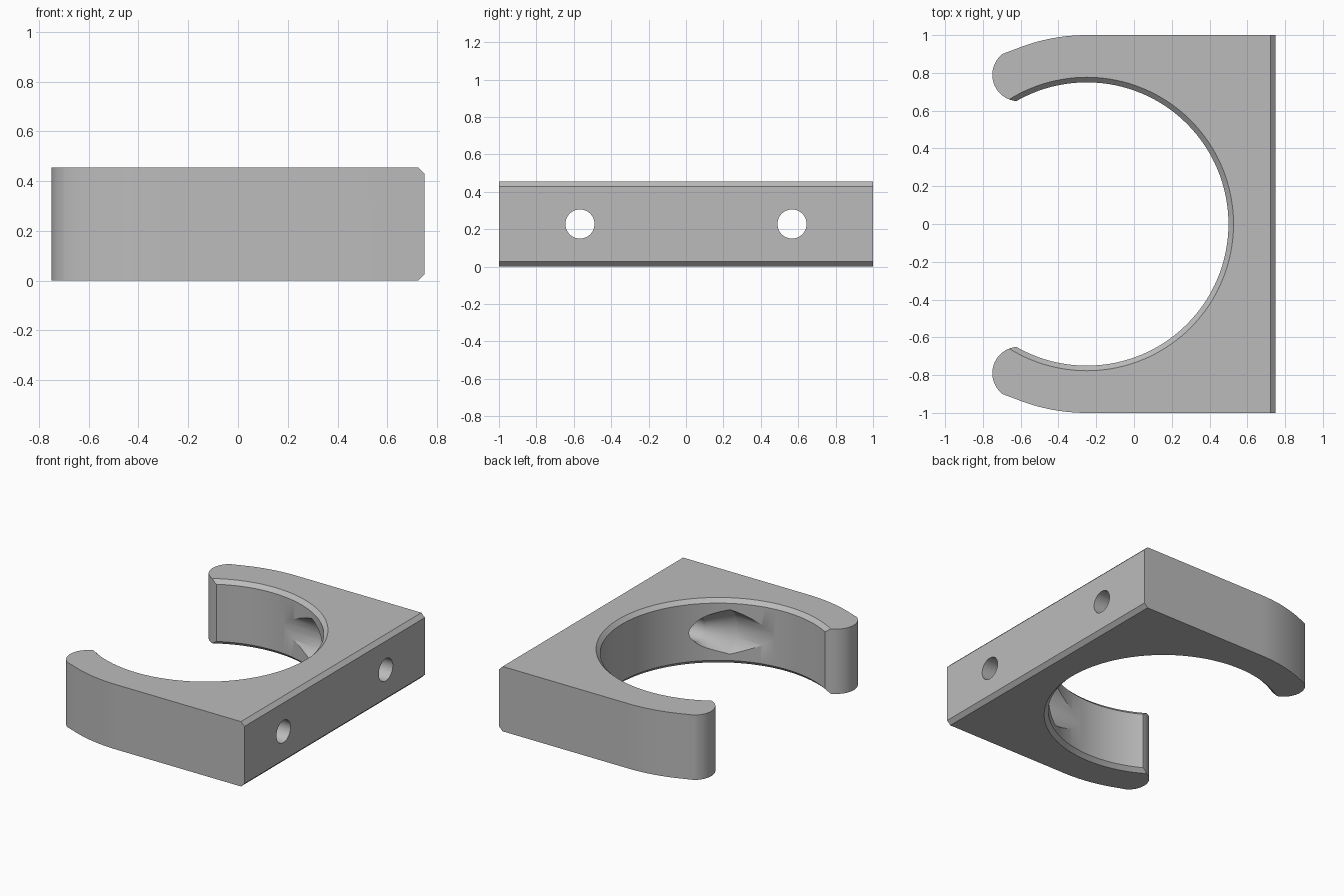
import bpy
import bmesh
from math import cos, sin, pi, radians
from mathutils import Matrix

HEIGHT, CHAMFER = 0.455, 0.027
BORE_X, BORE_R = -0.25, 0.75
HOLE_Y = 0.567

cube = bpy.data.objects.get("Cube")
if cube:
    bpy.data.objects.remove(cube, do_unlink=True)

grey = bpy.data.materials.new("plain_grey")
grey.use_nodes = True
colour = (0.5, 0.5, 0.5, 1)
grey.diffuse_color = colour
grey.node_tree.nodes["Principled BSDF"].inputs["Base Color"].default_value = colour


def arc(cx, cy, r, start, end, steps):
    angles = [radians(start + (end - start) * i / steps) for i in range(steps + 1)]
    return [(cx + r * cos(a), cy + r * sin(a)) for a in angles]


def make_object(name, bm):
    bmesh.ops.recalc_face_normals(bm, faces=bm.faces)
    mesh = bpy.data.meshes.new(name)
    bm.to_mesh(mesh)
    bm.free()
    mesh.materials.append(grey)
    obj = bpy.data.objects.new(name, mesh)
    bpy.context.collection.objects.link(obj)
    return obj


def lathe(name, profile, segments, matrix):
    """Closed solid turned around z from (radius, height) pairs."""
    bm = bmesh.new()
    rings = [[bm.verts.new((r * cos(2 * pi * i / segments), r * sin(2 * pi * i / segments), z))
              for i in range(segments)] for r, z in profile]
    for low, high in zip(rings, rings[1:]):
        for i in range(segments):
            j = (i + 1) % segments
            bm.faces.new((low[i], low[j], high[j], high[i]))
    bm.faces.new(rings[0])
    bm.faces.new(rings[-1])
    bm.transform(matrix)
    obj = make_object(name, bm)
    obj.hide_render = True
    return obj


# Body: half outline mirrored across the centre line, then extruded
half = [(0.75, 1.0)]
half += arc(BORE_X, 0, 1.0, 90, 112, 10)
half += arc(-0.61, 0.79, 0.14, 128, 270, 24)
outline = half + [(x, -y) for x, y in reversed(half)]

bm = bmesh.new()
base = bm.faces.new([bm.verts.new((x, y, 0)) for x, y in outline])
top = bmesh.ops.extrude_face_region(bm, geom=[base])["geom"]
bmesh.ops.translate(bm, vec=(0, 0, HEIGHT),
                    verts=[g for g in top if isinstance(g, bmesh.types.BMVert)])

# Chamfer along the top and bottom of the mounting face
long_edges = [e for e in bm.edges
              if all(v.co.x > 0.74 for v in e.verts) and e.calc_length() > 1]
bmesh.ops.bevel(bm, geom=long_edges, offset=CHAMFER, segments=1, affect='EDGES')
body = make_object("clip_body", bm)

# Main bore, flared at both rims
extra = 0.05
wide = BORE_R + CHAMFER + extra
bore_profile = [(wide, -extra), (BORE_R, CHAMFER),
                (BORE_R, HEIGHT - CHAMFER), (wide, HEIGHT + extra)]
cutters = [lathe("bore_cutter", bore_profile, 128, Matrix.Translation((BORE_X, 0, 0)))]

# Countersunk screw holes running along x
screw_profile = [(0.178, BORE_X), (0.178, 0.12), (0.078, 0.3), (0.078, 0.85)]
for side in (-1, 1):
    place = Matrix.Translation((0, side * HOLE_Y, HEIGHT / 2)) @ Matrix.Rotation(pi / 2, 4, 'Y')
    cutters.append(lathe("screw_hole_cutter", screw_profile, 48, place))

# Cut everything and shade
bpy.context.view_layer.objects.active = body
for cutter in cutters:
    mod = body.modifiers.new("cut", 'BOOLEAN')
    mod.operation = 'DIFFERENCE'
    mod.solver = 'EXACT'
    mod.object = cutter
    bpy.ops.object.modifier_apply(modifier=mod.name)
    bpy.data.objects.remove(cutter, do_unlink=True)

bpy.ops.object.select_all(action='DESELECT')
body.select_set(True)
bpy.ops.object.shade_smooth_by_angle(angle=radians(25))
